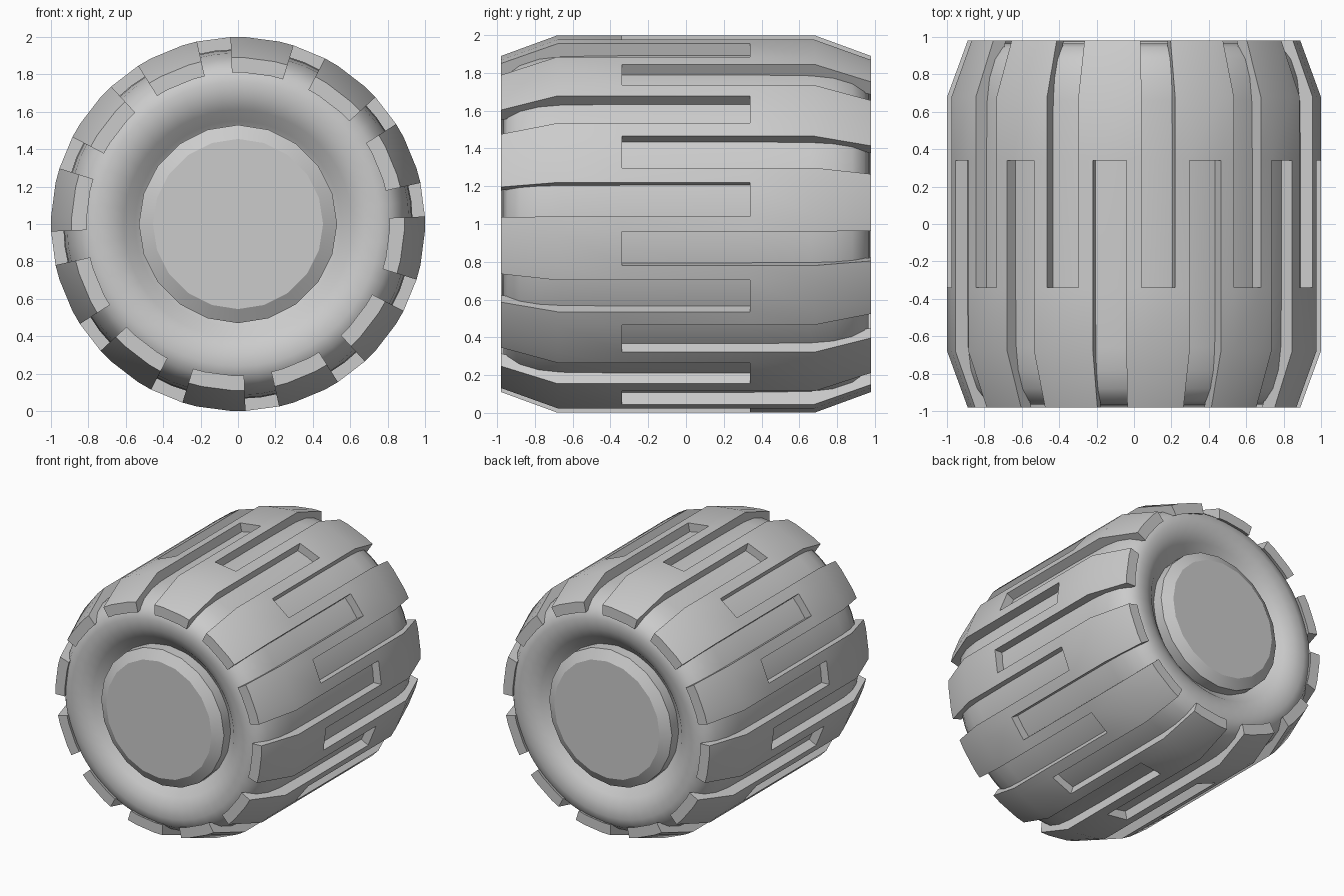
import bpy, bmesh
from math import sin, cos, radians, pi

cube = bpy.data.objects.get("Cube")
if cube:
    bpy.data.objects.remove(cube, do_unlink=True)

rubber = bpy.data.materials.new("grey rubber")
rubber.use_nodes = True
GREY = (0.6, 0.6, 0.6, 1)
rubber.diffuse_color = GREY
rubber.node_tree.nodes["Principled BSDF"].inputs["Base Color"].default_value = GREY


def ring_point(angle, r, y):
    # Angle is measured from the top towards +x
    return (r * sin(angle), y, 1 + r * cos(angle))


def finish(bm, name, smooth_angle):
    bmesh.ops.recalc_face_normals(bm, faces=bm.faces)
    mesh = bpy.data.meshes.new(name)
    bm.to_mesh(mesh)
    bm.free()
    mesh.materials.append(rubber)
    obj = bpy.data.objects.new(name, mesh)
    bpy.context.collection.objects.link(obj)
    bpy.ops.object.select_all(action="DESELECT")
    obj.select_set(True)
    bpy.context.view_layer.objects.active = obj
    bpy.ops.object.shade_smooth_by_angle(angle=radians(smooth_angle))
    return obj


def lathe(name, profile, sides, smooth_angle, caps=False):
    # Turn a (radius, y) profile around the wheel axis
    bm = bmesh.new()
    rings = [[bm.verts.new(ring_point(2 * pi * i / sides, r, y)) for i in range(sides)]
             for r, y in profile]
    for a, b in zip(rings, rings[1:]):
        for i in range(sides):
            j = (i + 1) % sides
            bm.faces.new((a[i], a[j], b[j], b[i]))
    if caps:
        bm.faces.new(rings[0])
        bm.faces.new(rings[-1])
    return finish(bm, name, smooth_angle)


# Tyre carcass with rounded sidewalls, mirrored front to back
half = [(0.5, -0.83), (0.55, -0.86), (0.61, -0.92), (0.68, -0.955), (0.76, -0.965),
        (0.83, -0.945), (0.88, -0.88), (0.915, -0.78), (0.93, -0.66), (0.935, -0.34)]
lathe("tyre_body", half + [(r, -y) for r, y in reversed(half)], 48, 60)

# Bevelled hub caps on both sides
for side, name in ((-1, "front_hub"), (1, "back_hub")):
    lathe(name, [(0.53, side * 0.75), (0.53, side * 0.93), (0.455, side * 0.975)], 20, 20, True)

# Tread: a shell with interleaved grooves opening to the front and the back
bands = [(0.89, -0.98), (1, -0.68), (1, -0.34), (1, 0.34), (1, 0.68), (0.89, 0.98)]
angles = [radians(15 * k + 7.5 + s * 5.2) for k in range(24) for s in (-1, 1)]
bm = bmesh.new()
grid = [[bm.verts.new(ring_point(a, r, y)) for r, y in bands] for a in angles]
for i in range(48):
    for b in range(5):
        groove = i % 2 == 0 and (b >= 2 if i % 4 == 0 else b <= 2)
        if not groove:
            p, q = grid[i], grid[(i + 1) % 48]
            bm.faces.new((p[b], q[b], q[b + 1], p[b + 1]))

# Thicken the tread towards the axis
bmesh.ops.delete(bm, geom=[v for v in bm.verts if not v.link_faces], context="VERTS")
outer = list(bm.faces)
inner = bmesh.ops.extrude_face_region(bm, geom=outer, use_keep_orig=True)["geom"]
for v in inner:
    if isinstance(v, bmesh.types.BMVert):
        v.co.x *= 0.91
        v.co.z = 1 + (v.co.z - 1) * 0.91
finish(bm, "tread", 35)
